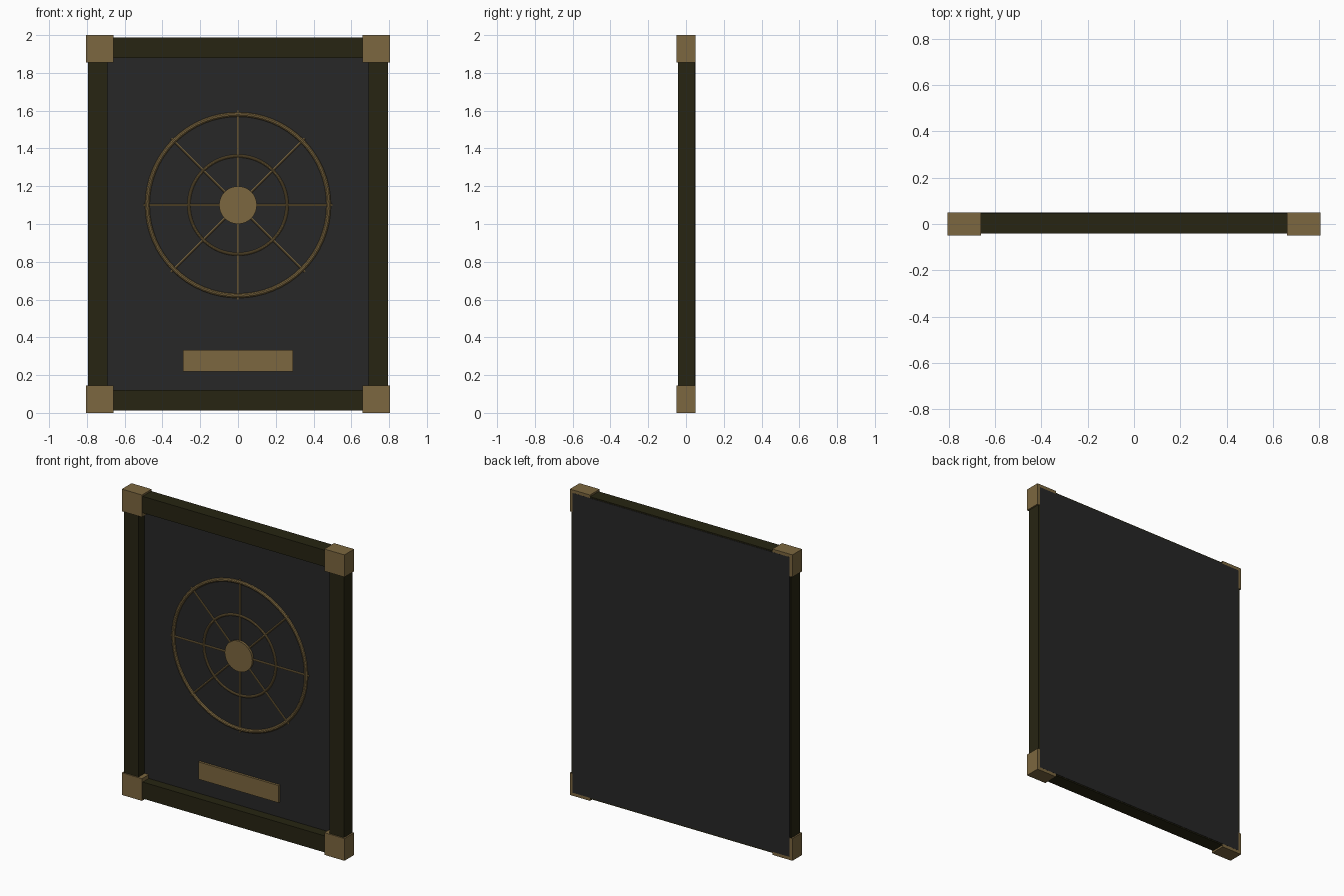
import bpy
from math import pi, radians, sin, cos

cube = bpy.data.objects.get("Cube")
if cube:
    bpy.data.objects.remove(cube, do_unlink=True)


def material(name, rgb):
    m = bpy.data.materials.new(name)
    m.use_nodes = True
    m.diffuse_color = (*rgb, 1)
    m.node_tree.nodes["Principled BSDF"].inputs["Base Color"].default_value = (*rgb, 1)
    return m


charcoal = material("charcoal", (0.020, 0.020, 0.020))
olive = material("dark_olive", (0.020, 0.018, 0.006))
brass = material("aged_brass", (0.20, 0.135, 0.05))


def finish(name, mat):
    ob = bpy.context.object
    ob.name = name
    ob.data.materials.append(mat)
    return ob


def box(name, mat, x, y, z):
    """Box from (min, max) pairs on each axis."""
    spans = (x, y, z)
    bpy.ops.mesh.primitive_cube_add(size=1, location=[(a + b) / 2 for a, b in spans])
    bpy.context.object.scale = [b - a for a, b in spans]
    bpy.ops.object.transform_apply(location=False, rotation=False, scale=True)
    return finish(name, mat)


def ring(name, radius, tube):
    bpy.ops.mesh.primitive_torus_add(major_radius=radius, minor_radius=tube,
                                     major_segments=64, minor_segments=10,
                                     location=(0, FACE, CENTRE), rotation=(pi / 2, 0, 0))
    bpy.ops.object.shade_smooth_by_angle()
    return finish(name, brass)


FACE = 0.02      # front surface of the panel
CENTRE = 1.10    # height of the wheel centre

# Panel
box("back_panel", charcoal, (-0.785, 0.785), (FACE, 0.0505), (0.02, 1.98))

# Frame rails
for side, s in (("left", 1), ("right", -1)):
    box(side + "_rail", olive, sorted((s * 0.69, s * 0.795)), (-0.042, 0.048), (0.012, 1.988))
box("bottom_rail", olive, (-0.69, 0.69), (-0.042, 0.048), (0.012, 0.12))
box("top_rail", olive, (-0.69, 0.69), (-0.042, 0.048), (1.88, 1.988))

# Corner blocks
for side, s in (("left", 1), ("right", -1)):
    for level, z in (("bottom", (0, 0.145)), ("top", (1.855, 2))):
        box(f"{level}_{side}_corner", brass, sorted((s * 0.66, s * 0.805)), (-0.05, 0.05), z)

# Wheel ornament
ring("outer_ring", 0.48, 0.012)
ring("inner_ring", 0.26, 0.008)
bpy.ops.mesh.primitive_cylinder_add(vertices=32, radius=0.1, depth=0.03,
                                    location=(0, FACE, CENTRE), rotation=(pi / 2, 0, 0))
bpy.ops.object.shade_smooth_by_angle()
finish("hub", brass)
for i in range(4):
    bpy.ops.mesh.primitive_cylinder_add(vertices=8, radius=0.006, depth=1.0,
                                        location=(0, FACE, CENTRE),
                                        rotation=(0, radians(45 * i), 0))
    bpy.ops.object.shade_smooth_by_angle()
    finish(f"spoke_{i + 1}", brass)

# Name plate, left blank
box("plaque", brass, (-0.29, 0.29), (0.005, FACE + 0.005), (0.22, 0.333))
